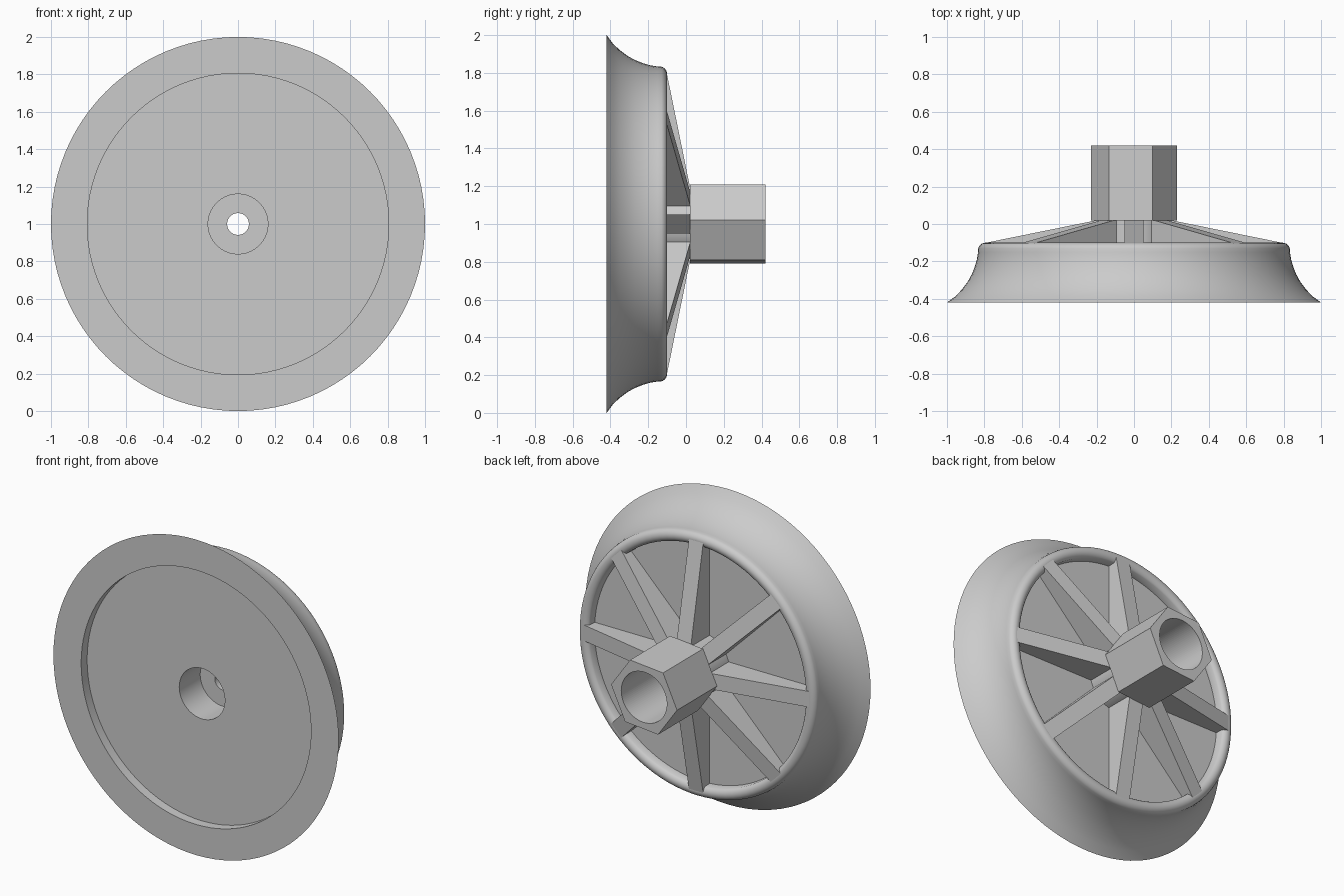
import bpy, bmesh
from math import sin, cos, pi, radians
from mathutils import Vector, Matrix

if "Cube" in bpy.data.objects:
    bpy.data.objects.remove(bpy.data.objects["Cube"])

CENTRE = Vector((0, 0, 1))
RIBS = 8


def add_object(name, bm):
    bmesh.ops.remove_doubles(bm, verts=bm.verts, dist=1e-5)
    bmesh.ops.recalc_face_normals(bm, faces=bm.faces)
    mesh = bpy.data.meshes.new(name)
    bm.to_mesh(mesh)
    bm.free()
    obj = bpy.data.objects.new(name, mesh)
    bpy.context.collection.objects.link(obj)
    obj.location = CENTRE
    return obj


def smooth(obj, angle=35):
    bpy.ops.object.select_all(action='DESELECT')
    obj.select_set(True)
    bpy.context.view_layer.objects.active = obj
    bpy.ops.object.shade_smooth_by_angle(angle=radians(angle))


def prism(bm, points, offset):
    face = bm.faces.new([bm.verts.new(p) for p in points])
    ext = bmesh.ops.extrude_face_region(bm, geom=[face])
    moved = [g for g in ext['geom'] if isinstance(g, bmesh.types.BMVert)]
    bmesh.ops.translate(bm, verts=moved, vec=offset)


def polygon(radius, sides, y, start=0):
    return [(radius * cos(start + 2 * pi * i / sides), y,
             radius * sin(start + 2 * pi * i / sides)) for i in range(sides)]


# flared dish with recessed front, back rim, collar and stepped bore: (y, radius)
profile = [(-.42, 1), (-.385, .953), (-.35, .92), (-.31, .89), (-.27, .868),
           (-.23, .852), (-.19, .84), (-.15, .834)]
profile += [(-.14 + .04 * sin(a), .794 + .04 * cos(a))
            for a in [pi / 12 * i for i in range(1, 13) if i <= 10]]
profile += [(-.165, .757), (-.165, .19), (.02, .19), (.02, .16), (-.1, .16),
            (-.1, .058), (-.15, .058), (-.15, .16), (-.36, .16),
            (-.36, .806), (-.42, .806)]
bm = bmesh.new()
ring = [bm.verts.new((r, y, 0)) for y, r in profile]
edges = [bm.edges.new((ring[i - 1], ring[i])) for i in range(len(ring))]
bmesh.ops.spin(bm, geom=ring + edges, cent=(0, 0, 0), axis=(0, 1, 0),
               angle=2 * pi, steps=96)
smooth(add_object("dish", bm))

# tapering ribs from collar to rim
bm = bmesh.new()
side = [(.17, .02), (.2, .02), (.8, -.102), (.8, -.17), (.17, -.17)]
for i in range(RIBS):
    turn = Matrix.Rotation(2 * pi * i / RIBS, 3, 'Y')
    prism(bm, [turn @ Vector((r, y, -.05)) for r, y in side],
          turn @ Vector((0, 0, .1)))
add_object("ribs", bm)

# hexagonal socket, bored through
bm = bmesh.new()
prism(bm, polygon(.232, 6, .02, radians(5)), (0, .4, 0))
socket = add_object("hex_socket", bm)
bm = bmesh.new()
prism(bm, polygon(.16, 96, -.1), (0, .7, 0))
cutter = add_object("bore_cutter", bm)
cutter.hide_render = True
cutter.hide_set(True)
cut = socket.modifiers.new("bore", 'BOOLEAN')
cut.operation = 'DIFFERENCE'
cut.solver = 'EXACT'
cut.object = cutter
smooth(socket)
